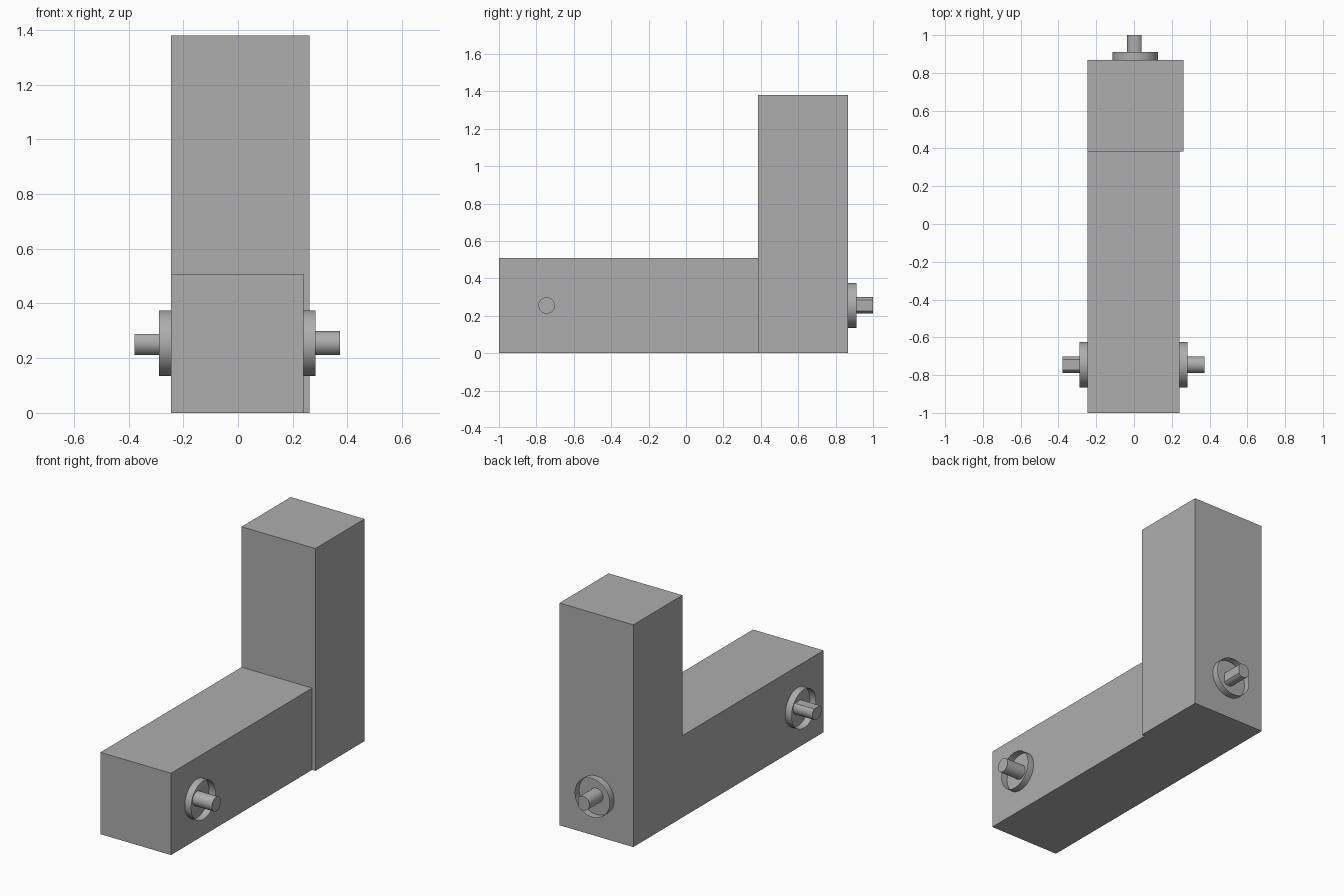
import bpy, bmesh, math
from mathutils import Matrix, Vector

cube = bpy.data.objects.get("Cube")
if cube:
    bpy.data.objects.remove(cube, do_unlink=True)

grey = bpy.data.materials.new("plain grey")
grey.use_nodes = True
colour = (0.42, 0.42, 0.42, 1)
grey.diffuse_color = colour
grey.node_tree.nodes["Principled BSDF"].inputs["Base Color"].default_value = colour


def finish(name, bm, smooth=False):
    mesh = bpy.data.meshes.new(name)
    bm.to_mesh(mesh)
    bm.free()
    mesh.materials.append(grey)
    obj = bpy.data.objects.new(name, mesh)
    bpy.context.collection.objects.link(obj)
    if smooth:
        bpy.ops.object.select_all(action="DESELECT")
        obj.select_set(True)
        bpy.context.view_layer.objects.active = obj
        bpy.ops.object.shade_smooth_by_angle(angle=math.radians(30))
    return obj


def box(name, low, high):
    low, high = Vector(low), Vector(high)
    bm = bmesh.new()
    bmesh.ops.create_cube(bm, size=1)
    bmesh.ops.scale(bm, vec=high - low, verts=bm.verts)
    bmesh.ops.translate(bm, vec=(low + high) / 2, verts=bm.verts)
    finish(name, bm)


def barrel(name, base, axis, radius, length, capped=True, flat=None):
    """Cylinder from base along axis; flat is the side planed into a D shape."""
    base, axis = Vector(base), Vector(axis)
    bm = bmesh.new()
    bmesh.ops.create_cone(bm, cap_ends=capped, segments=48,
                          radius1=radius, radius2=radius, depth=length)
    turn = axis.to_track_quat("Z", "Y").to_matrix().to_4x4()
    bm.transform(Matrix.Translation(base + axis * length / 2) @ turn)
    if flat:
        side = Vector(flat)
        cut = bmesh.ops.bisect_plane(
            bm, geom=bm.verts[:] + bm.edges[:] + bm.faces[:],
            plane_co=base + side * radius * 0.75, plane_no=side, clear_outer=True)
        edges = [e for e in cut["geom_cut"] if isinstance(e, bmesh.types.BMEdge)]
        bmesh.ops.holes_fill(bm, edges=bm.edges[:], sides=0)
    finish(name, bm, smooth=True)


# Lying beam and slightly wider upright
box("beam", (-0.245, -1, 0), (0.24, 0.385, 0.508))
box("upright", (-0.245, 0.385, 0), (0.262, 0.867, 1.38))

# Open collars, each with a shaft standing in it
mounts = [
    ("left", (0.24, -0.745, 0.255), (1, 0, 0), None),
    ("right", (-0.245, -0.745, 0.255), (-1, 0, 0), (0, 0, 1)),
    ("back", (0.007, 0.867, 0.255), (0, 1, 0), (1, 0, 0)),
]
for side, base, axis, flat in mounts:
    barrel(side + "_collar", base, axis, 0.12, 0.044, capped=False)
    barrel(side + "_shaft", base, axis, 0.044, 0.133, flat=flat)
